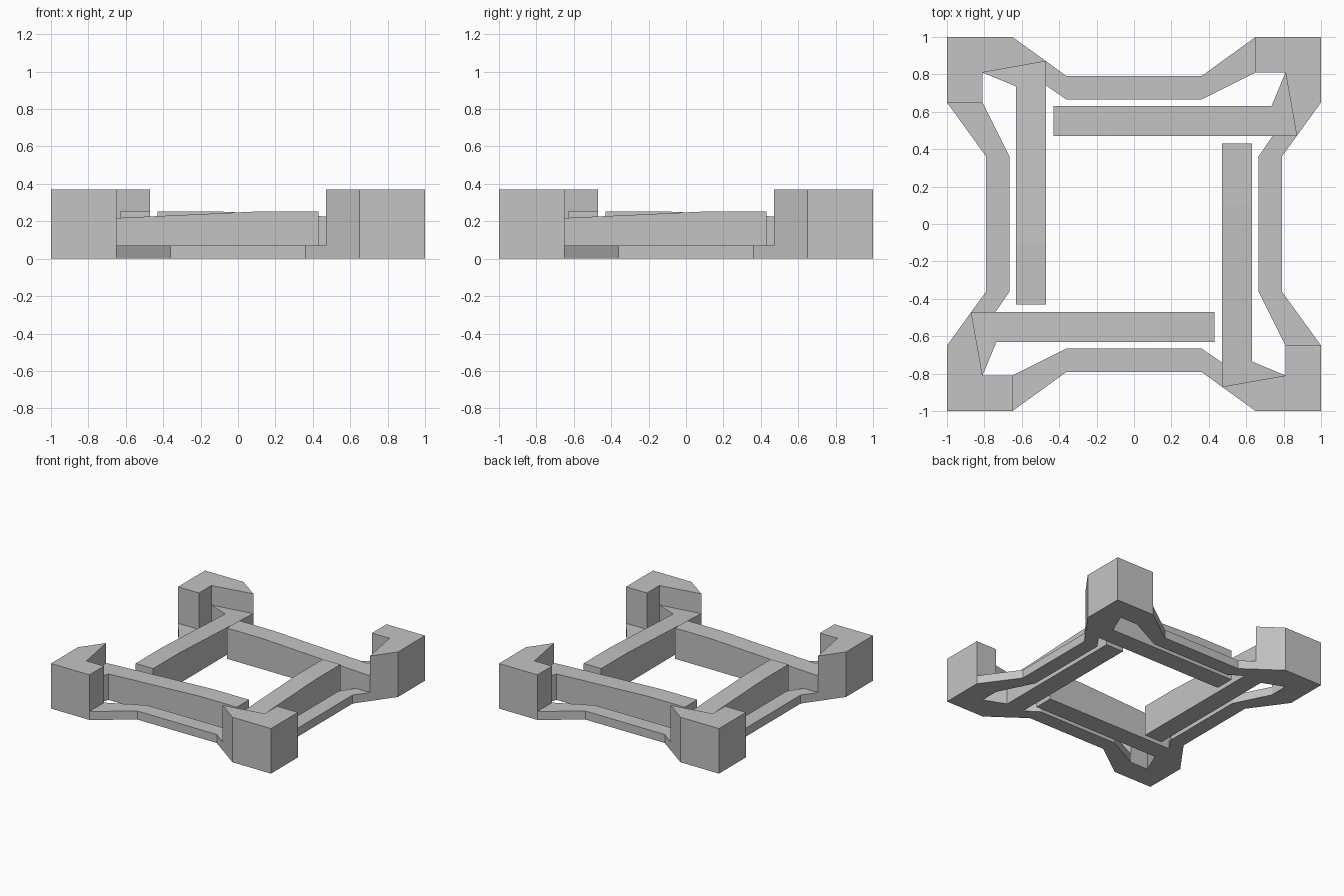
import bpy
import bmesh
from math import pi
from mathutils import Matrix

cube = bpy.data.objects.get("Cube")
if cube:
    bpy.data.objects.remove(cube, do_unlink=True)

# Single plain grey
grey = bpy.data.materials.new("plain_grey")
grey.use_nodes = True
grey.diffuse_color = (0.55, 0.55, 0.55, 1)
grey.node_tree.nodes["Principled BSDF"].inputs["Base Color"].default_value = grey.diffuse_color

BASE, POST, BAR_TOP, KINK = 0.07, 0.37, 0.252, 0.1


def prism(outline, height):
    """Upright solid with the given footprint."""
    bm = bmesh.new()
    face = bm.faces.new([bm.verts.new((x, y, 0)) for x, y in outline])
    top = bmesh.ops.extrude_face_region(bm, geom=[face])["geom"]
    for v in top:
        if isinstance(v, bmesh.types.BMVert):
            v.co.z = height
    return bm


def place(bm, name, turn):
    """Turn the part about the centre and store it as an object."""
    bm.transform(Matrix.Rotation(turn, 4, "Z"))
    bmesh.ops.recalc_face_normals(bm, faces=bm.faces)
    mesh = bpy.data.meshes.new(name)
    bm.to_mesh(mesh)
    bm.free()
    mesh.materials.append(grey)
    bpy.context.collection.objects.link(bpy.data.objects.new(name, mesh))


def sloped_bar(outline):
    """Bar whose top rises gently from the post, then levels off."""
    bm = prism(outline, BAR_TOP)
    bmesh.ops.bisect_plane(bm, geom=bm.verts[:] + bm.edges[:] + bm.faces[:],
                           plane_co=(0, KINK, 0), plane_no=(0, 1, 0))
    for v in bm.verts:
        if v.co.z > BASE:
            v.co.z -= 0.046 * max(0, KINK - v.co.y)
    return bm


# Footprints for one corner and the side that follows it
post = [(1, -1), (1, -.65), (.81, -.65), (.81, -.81), (.47, -.87), (.65, -1)]
bar = [(.47, -.87), (.81, -.81), (.63, -.735), (.63, .43), (.47, .43)]
rail = [(1, -.65), (.79, -.36), (.79, .36), (.87, .47),
        (.74, .47), (.665, .36), (.665, -.36), (.81, -.65)]

corners = ["front_left", "back_left", "back_right", "front_right"]
sides = ["left", "back", "right", "front"]
for i, (corner, side) in enumerate(zip(corners, sides)):
    turn = i * pi / 2
    place(prism(post, POST), corner + "_corner_post", turn)
    place(sloped_bar(bar), side + "_inner_bar", turn)
    place(prism(rail, BASE), side + "_base_rail", turn)
